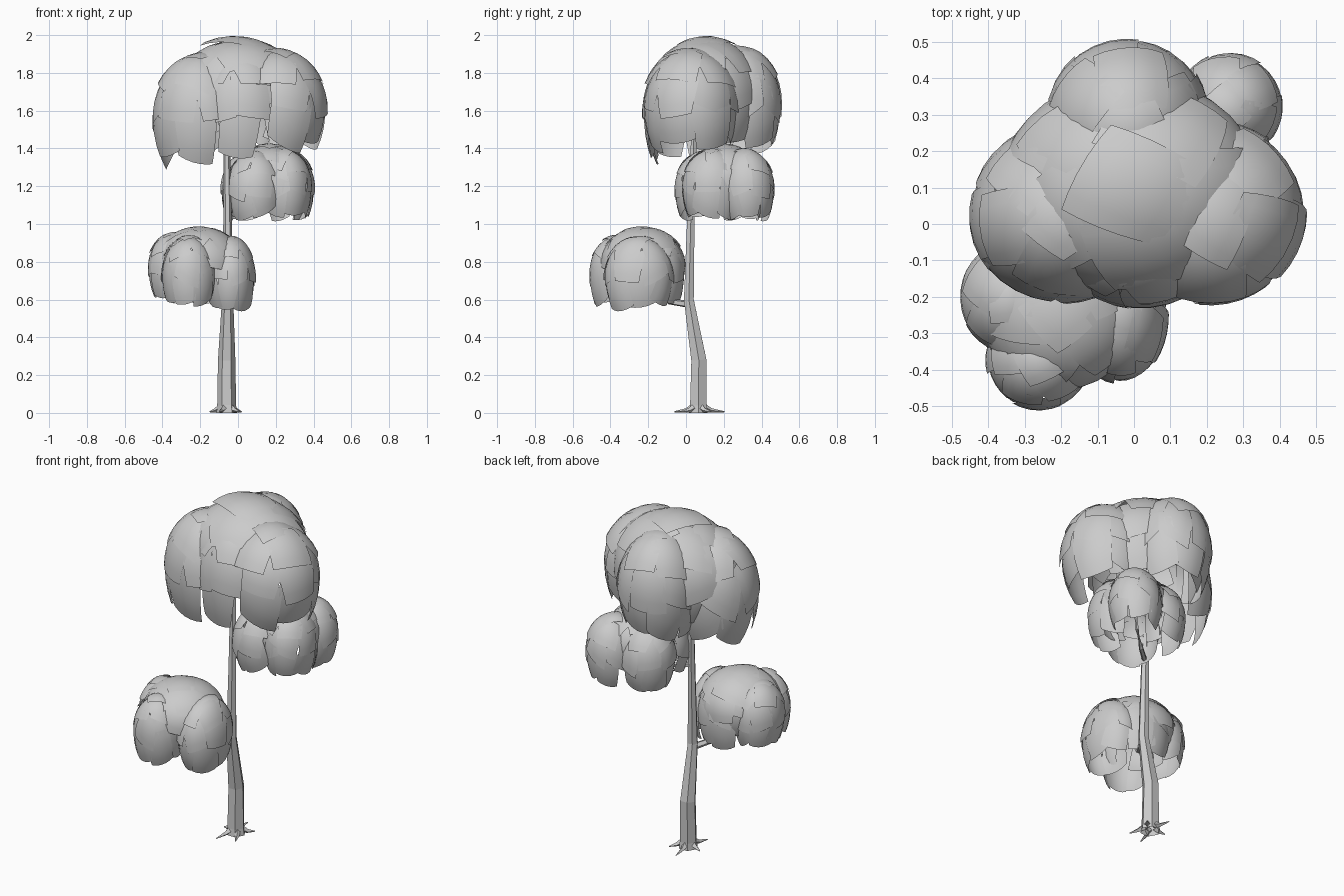
import bpy, bmesh, math, random
from mathutils import Vector

if "Cube" in bpy.data.objects:
    bpy.data.objects.remove(bpy.data.objects["Cube"])

random.seed(11)


def make_object(name, bm, smooth):
    me = bpy.data.meshes.new(name)
    bm.to_mesh(me)
    bm.free()
    for p in me.polygons:
        p.use_smooth = smooth
    ob = bpy.data.objects.new(name, me)
    bpy.context.collection.objects.link(ob)
    return ob


def tube(name, path, sides=6):
    """Faceted tapering limb; path items are (x, y, z, radius)."""
    bm = bmesh.new()
    rings = []
    pts = [Vector(p[:3]) for p in path]
    for i, p in enumerate(path):
        d = (pts[min(i + 1, len(pts) - 1)] - pts[max(i - 1, 0)]).normalized()
        u = d.cross(Vector((0, 1, 0)) if abs(d.z) > 0.7 else Vector((0, 0, 1))).normalized()
        w = d.cross(u)
        rings.append([bm.verts.new(pts[i] + p[3] * (math.cos(a) * u + math.sin(a) * w))
                      for a in (2 * math.pi * k / sides for k in range(sides))])
    for a, b in zip(rings, rings[1:]):
        for k in range(sides):
            j = (k + 1) % sides
            bm.faces.new((a[k], a[j], b[j], b[k]))
    bm.faces.new(rings[-1])
    bmesh.ops.recalc_face_normals(bm, faces=bm.faces)
    return make_object(name, bm, False)


def leaf_patch(bm, c, r, th, ph, half, n=6):
    """Curved square of foliage wrapped on a dome, lower edge flared out."""
    nrm = Vector((math.sin(th) * math.cos(ph), math.sin(th) * math.sin(ph), math.cos(th)))
    t = Vector((-math.sin(ph), math.cos(ph), 0))
    down = nrm.cross(t) * -1
    s = random.uniform(-0.3, 0.3)
    t, down = math.cos(s) * t + math.sin(s) * down, math.cos(s) * down - math.sin(s) * t
    lift, flare = random.uniform(-0.02, 0.02), random.uniform(0.01, 0.05)
    skew, pinch = random.uniform(-0.2, 0.2), random.uniform(-0.2, 0.2)
    grid = []
    for i in range(n):
        row = []
        for j in range(n):
            a, b = 2 * i / (n - 1) - 1, 2 * j / (n - 1) - 1
            d = (nrm + half * (a * (1 + pinch * b) * t + (b + skew * a) * down)).normalized()
            d *= 1 + lift + flare * b
            if d.z < 0:
                d.z *= 1.25
            row.append(bm.verts.new((c[0] + d.x * r[0], c[1] + d.y * r[1], c[2] + d.z * r[2])))
        grid.append(row)
    for i in range(n - 1):
        for j in range(n - 1):
            bm.faces.new((grid[i][j], grid[i][j + 1], grid[i + 1][j + 1], grid[i + 1][j]))


def foliage(name, lobes):
    """Clump of overlapping domes, open underneath, shingled with leaf patches."""
    bm = bmesh.new()
    for lobe in lobes:
        c, r = lobe[:3], lobe[3:]
        for theta, count in ((0, 1), (40, 5), (73, 7), (103, 7)):
            start = random.uniform(0, 6)
            for k in range(count):
                th = math.radians(theta + (random.uniform(-5, 5) if theta else 0))
                ph = start + 2 * math.pi * k / count
                p = (c[0] + r[0] * math.sin(th) * math.cos(ph),
                     c[1] + r[1] * math.sin(th) * math.sin(ph), c[2] + r[2] * math.cos(th))
                # skip patches buried inside a neighbouring dome
                if any(o is not lobe and sum(((p[i] - o[i]) / o[i + 3]) ** 2 for i in range(3)) < 0.7
                       for o in lobes):
                    continue
                leaf_patch(bm, c, r, th, ph, 0.49)
    return make_object(name, bm, True)


# Trunk, with a bend at the lower branch
tube("trunk", [(-0.06, 0.065, 0.0, 0.056), (-0.06, 0.065, 0.04, 0.05), (-0.06, 0.068, 0.28, 0.046),
               (-0.055, 0.015, 0.6, 0.03), (-0.055, 0.025, 1.0, 0.023),
               (-0.06, 0.04, 1.4, 0.018), (-0.06, 0.05, 1.8, 0.008)])

# Root spikes
for k in range(5):
    a = 0.5 + k * 2 * math.pi / 5
    c, s = math.cos(a), math.sin(a)
    tube("root", [(-0.06 + 0.03 * c, 0.065 + 0.03 * s, 0.03, 0.02),
                  (-0.06 + 0.06 * c, 0.065 + 0.07 * s, 0.013, 0.012),
                  (-0.06 + 0.09 * c, 0.065 + 0.14 * s, 0.006, 0.003)], 4)

# Branches
tube("lower_branch", [(-0.055, 0.015, 0.575, 0.02), (-0.11, -0.09, 0.59, 0.017),
                      (-0.17, -0.19, 0.68, 0.012), (-0.2, -0.24, 0.82, 0.005)], 5)
tube("middle_branch", [(-0.055, 0.03, 1.07, 0.015), (0.05, 0.12, 1.075, 0.013),
                       (0.13, 0.18, 1.14, 0.01), (0.18, 0.22, 1.28, 0.004)], 5)
tube("upper_branch", [(-0.06, 0.04, 1.45, 0.013), (0.04, 0.05, 1.58, 0.01), (0.16, 0.05, 1.7, 0.004)], 5)

# Foliage clumps: centre xyz, radii xyz of each dome
foliage("top_foliage", [
    (0.0, 0.1, 1.68, 0.35, 0.30, 0.31),
    (-0.2, 0.03, 1.59, 0.25, 0.24, 0.32),
    (0.21, 0.03, 1.64, 0.255, 0.25, 0.29),
    (-0.02, 0.28, 1.65, 0.22, 0.225, 0.30),
    (0.02, -0.02, 1.61, 0.24, 0.21, 0.32)])
foliage("middle_foliage", [
    (0.17, 0.2, 1.25, 0.20, 0.2, 0.175),
    (0.26, 0.32, 1.2, 0.145, 0.145, 0.2),
    (0.06, 0.27, 1.19, 0.15, 0.15, 0.2),
    (0.25, 0.14, 1.2, 0.14, 0.16, 0.2),
    (0.09, 0.09, 1.19, 0.15, 0.15, 0.2)])
foliage("lower_foliage", [
    (-0.2, -0.23, 0.805, 0.22, 0.22, 0.185),
    (-0.04, -0.25, 0.73, 0.13, 0.18, 0.21),
    (-0.34, -0.2, 0.77, 0.135, 0.15, 0.19),
    (-0.26, -0.37, 0.74, 0.14, 0.14, 0.2),
    (-0.17, -0.15, 0.75, 0.17, 0.14, 0.21)])
